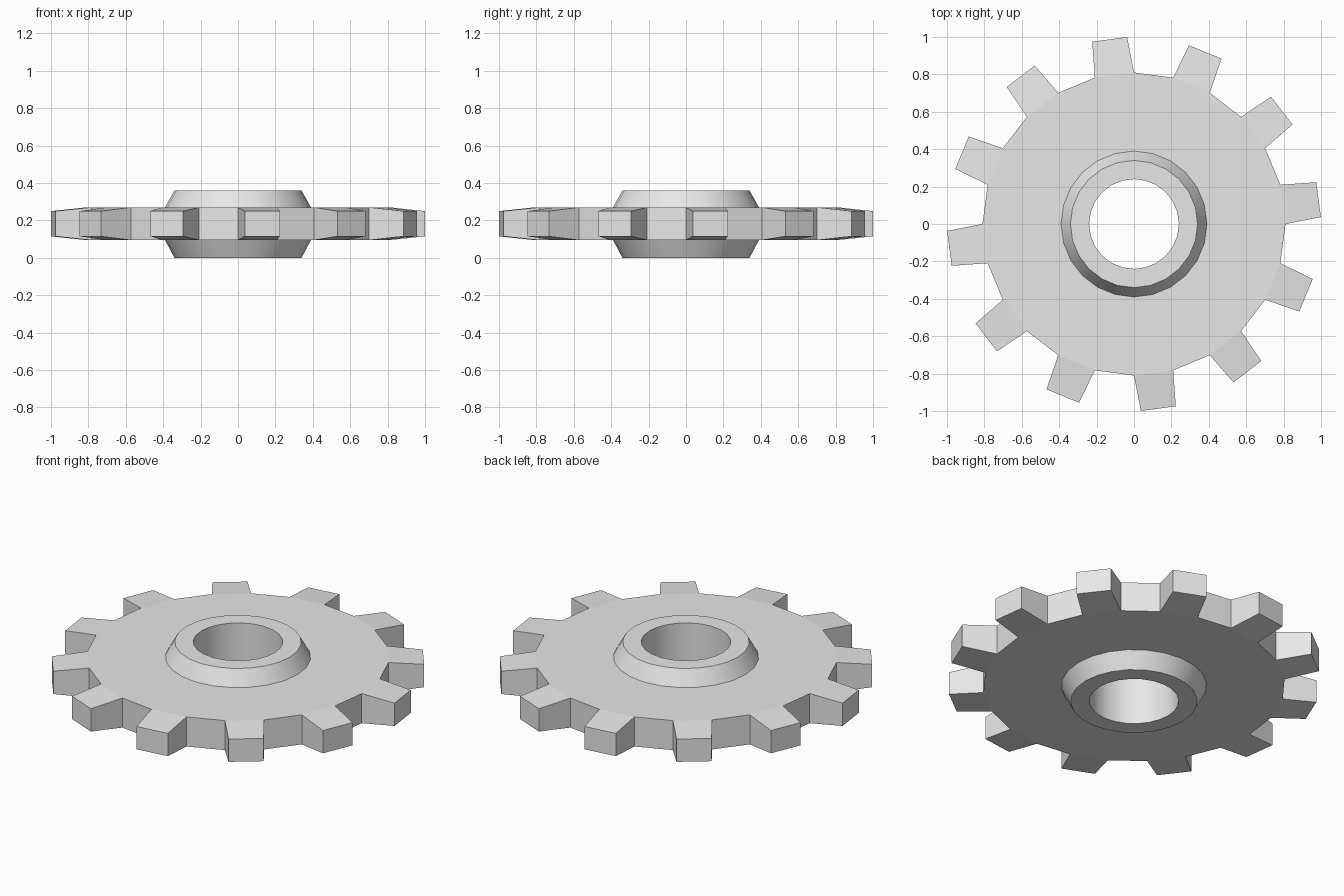
import bpy, bmesh
from math import cos, sin, radians

cube = bpy.data.objects.get("Cube")
if cube:
    bpy.data.objects.remove(cube, do_unlink=True)

SIDES = 24
STEP = 360 / SIDES
HUB_R, DISC_R, TIP_R = 0.39, 0.81, 1.0
LOW, HIGH = 0.095, 0.27
TIP_LOW, TIP_HIGH = 0.115, 0.25
TIP_INSET = 2.1  # degrees the tooth narrows on each flank

grey = bpy.data.materials.new("plain_grey")
grey.use_nodes = True
grey.diffuse_color = (0.8, 0.8, 0.8, 1)
grey.node_tree.nodes["Principled BSDF"].inputs["Base Color"].default_value = (0.8, 0.8, 0.8, 1)


def polar(r, angle, z):
    a = radians(angle)
    return (r * cos(a), r * sin(a), z)


def ring(bm, r, z):
    return [bm.verts.new(polar(r, i * STEP, z)) for i in range(SIDES)]


def finish(bm, name):
    mesh = bpy.data.meshes.new(name)
    bm.to_mesh(mesh)
    bm.free()
    mesh.materials.append(grey)
    obj = bpy.data.objects.new(name, mesh)
    bpy.context.collection.objects.link(obj)
    return obj


# Flat disc with a tapered tooth on every second rim facet
bm = bmesh.new()
in_low, in_high = ring(bm, HUB_R, LOW), ring(bm, HUB_R, HIGH)
out_low, out_high = ring(bm, DISC_R, LOW), ring(bm, DISC_R, HIGH)
for i in range(SIDES):
    j = (i + 1) % SIDES
    bm.faces.new((in_high[i], out_high[i], out_high[j], in_high[j]))
    bm.faces.new((in_low[j], out_low[j], out_low[i], in_low[i]))
    root = (out_low[i], out_low[j], out_high[j], out_high[i])
    if i % 2:
        bm.faces.new(root)
        continue
    a, b = i * STEP + TIP_INSET, (i + 1) * STEP - TIP_INSET
    corners = ((a, TIP_LOW), (b, TIP_LOW), (b, TIP_HIGH), (a, TIP_HIGH))
    tip = [bm.verts.new(polar(TIP_R, ang, z)) for ang, z in corners]
    bm.faces.new(tip)
    for k in range(4):
        n = (k + 1) % 4
        bm.faces.new((root[k], root[n], tip[n], tip[k]))
finish(bm, "toothed_disc")

# Hub collar with bevelled ends and a through bore
bm = bmesh.new()
profile = [(HUB_R, HIGH), (0.34, 0.36), (0.24, 0.36), (0.24, 0), (0.34, 0), (HUB_R, LOW)]
rings = [ring(bm, r, z) for r, z in profile]
for lower, upper in zip(rings, rings[1:]):
    for i in range(SIDES):
        j = (i + 1) % SIDES
        bm.faces.new((lower[i], lower[j], upper[j], upper[i]))
hub = finish(bm, "hub_collar")

# Smooth bore and upper collar, faceted lower collar
for face in hub.data.polygons:
    lower_collar = face.center.z < LOW
    face.use_smooth = not lower_collar
hub.data.set_sharp_from_angle(angle=radians(30))
